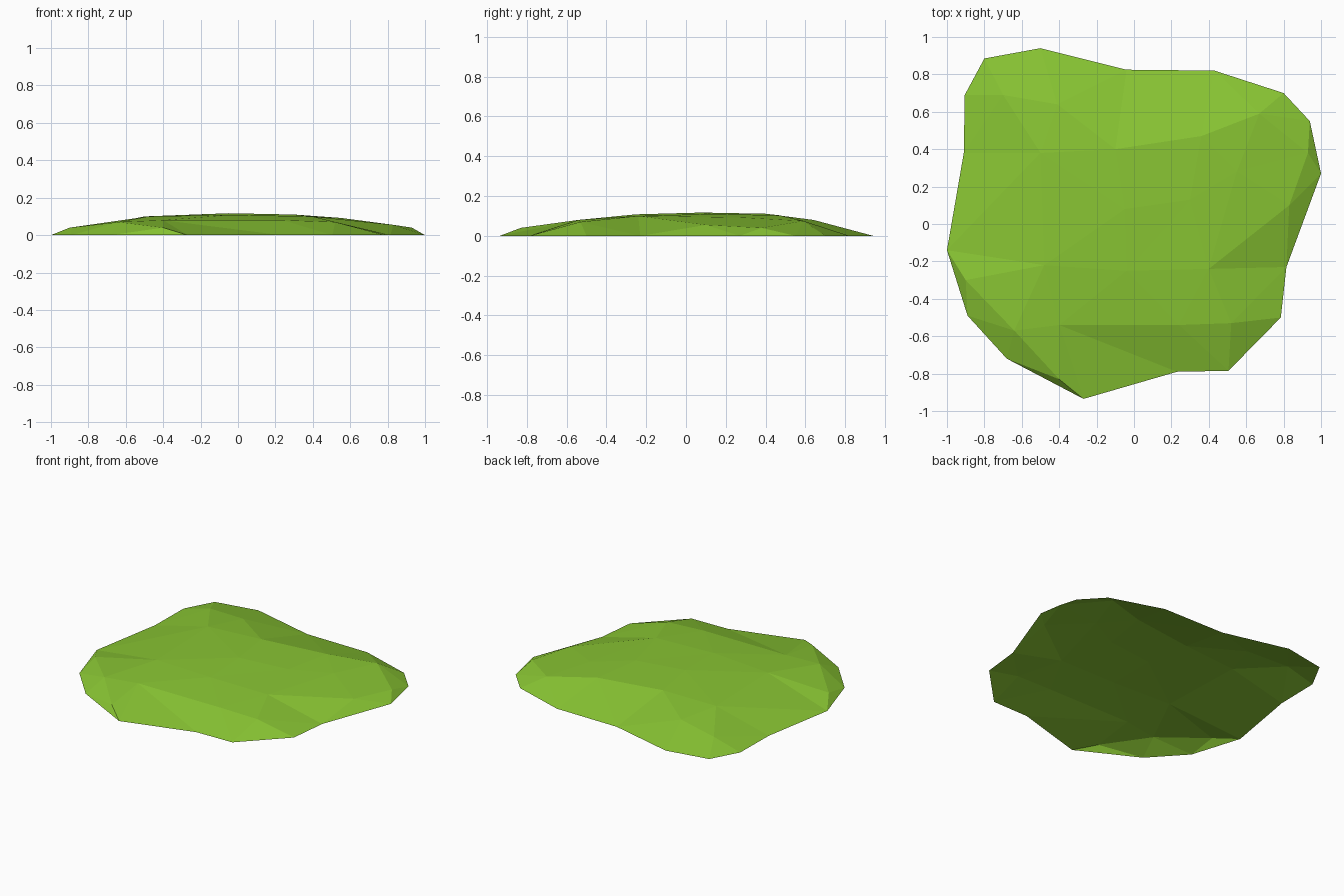
import bpy
from mathutils import Vector
from mathutils.geometry import delaunay_2d_cdt

if "Cube" in bpy.data.objects:
    bpy.data.objects.remove(bpy.data.objects["Cube"])

# Ground outline of the patch (x, y), all at z = 0, counter-clockwise
RIM = [(-1, -.14), (-.89, -.49), (-.68, -.72), (-.27, -.935), (.23, -.79),
       (.505, -.785), (.785, -.50), (.815, -.23), (1, .27), (.94, .55),
       (.80, .70), (.43, .82), (-.04, .825), (-.50, .94), (-.80, .885),
       (-.905, .69), (-.91, .38)]

# Low bumps of the mound (x, y, z)
BUMPS = [(-.90, -.30, .04), (-.64, -.57, .07), (-.40, -.83, .04),
         (.24, -.54, .08), (.52, -.53, .07), (.40, -.24, .10),
         (.83, .10, .055), (.93, .38, .04), (.67, .59, .075),
         (.36, .47, .103), (-.10, .40, .111), (-.41, .64, .08),
         (-.70, .69, .055), (-.50, .38, .10), (-.04, -.25, .108),
         (-.05, .08, .117), (.30, .13, .110), (-.48, -.22, .10),
         (-.40, -.54, .08), (.55, .28, .092)]

# Triangulate the bumps inside the outline into an open faceted shell
points = [(x, y, 0) for x, y in RIM] + BUMPS
n = len(RIM)
flat, _, faces, origins, _, _ = delaunay_2d_cdt(
    [Vector(p[:2]) for p in points],
    [(i, (i + 1) % n) for i in range(n)], [], 1, 1e-5)
verts = [(v.x, v.y, points[o[0]][2] if o else 0) for v, o in zip(flat, origins)]

mesh = bpy.data.meshes.new("grass_patch")
mesh.from_pydata(verts, [], faces)
mesh.update()
if sum(p.normal.z for p in mesh.polygons) < 0:
    mesh.flip_normals()

grass = bpy.data.materials.new("grass green")
grass.diffuse_color = (.25, .56, .033, 1)
grass.use_nodes = True
grass.node_tree.nodes["Principled BSDF"].inputs["Base Color"].default_value = grass.diffuse_color
mesh.materials.append(grass)
bpy.context.collection.objects.link(bpy.data.objects.new("grass_patch", mesh))
